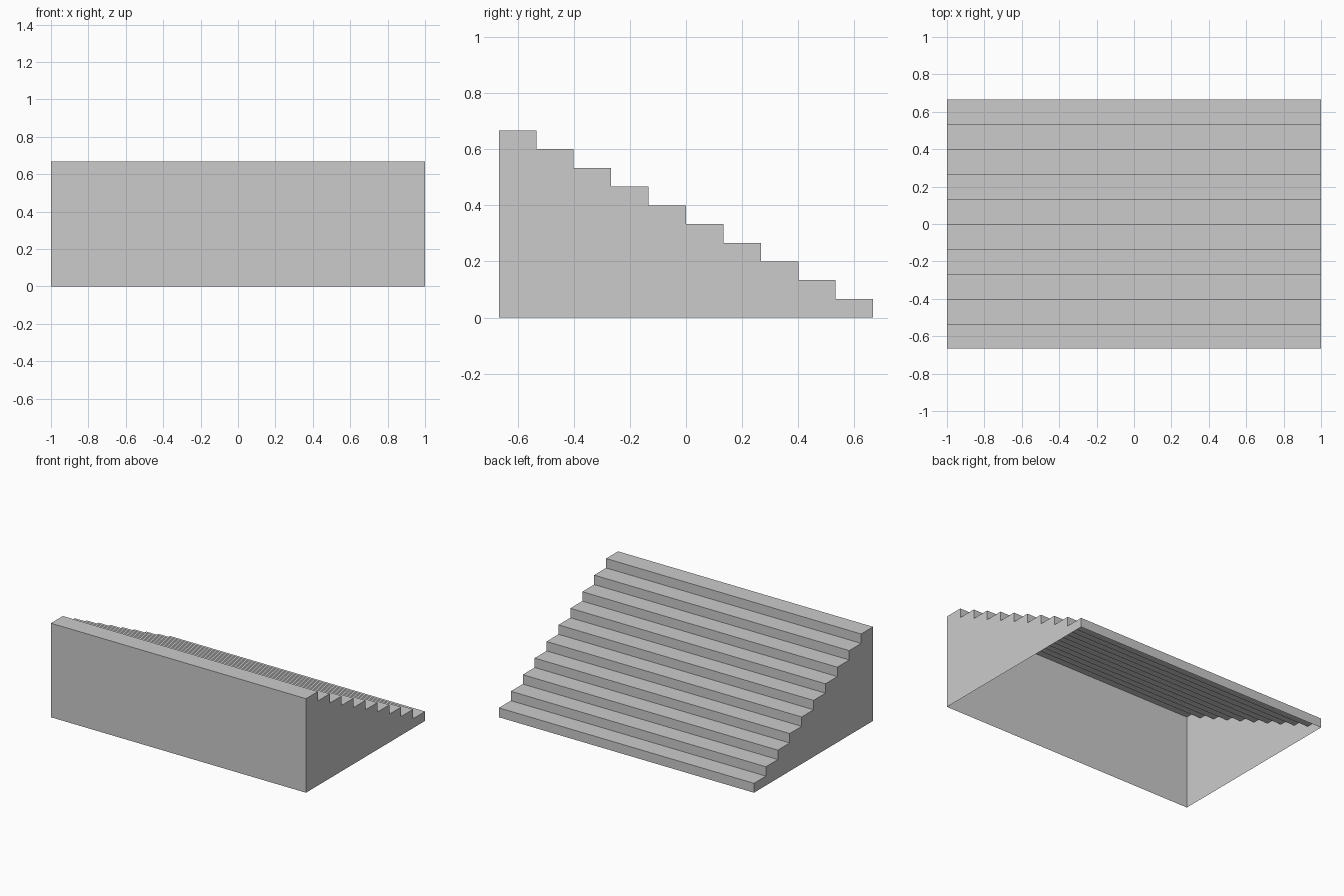
import bpy
import bmesh

if "Cube" in bpy.data.objects:
    bpy.data.objects.remove(bpy.data.objects["Cube"])

STEPS = 10
HALF_W = 1.0
HALF_D = 2 / 3
TREAD = 2 * HALF_D / STEPS
RISE = 2 / 3 / STEPS

# Side profile (y, z): up the tall front wall, then down the steps to the back
profile = [(-HALF_D, 0.0)]
for i in range(STEPS):
    z = RISE * (STEPS - i)
    profile += [(-HALF_D + TREAD * i, z), (-HALF_D + TREAD * (i + 1), z)]
profile.append((HALF_D, 0.0))

# Thin stair shell, open underneath
bm = bmesh.new()
left = [bm.verts.new((-HALF_W, y, z)) for y, z in profile]
right = [bm.verts.new((HALF_W, y, z)) for y, z in profile]

# Front wall, treads and risers
for i in range(len(profile) - 1):
    bm.faces.new((left[i], right[i], right[i + 1], left[i + 1]))

# Stepped side walls
bm.faces.new(left)
bm.faces.new(right[::-1])

mesh = bpy.data.meshes.new("staircase")
bm.to_mesh(mesh)
bm.free()
stairs = bpy.data.objects.new("staircase", mesh)
bpy.context.collection.objects.link(stairs)
